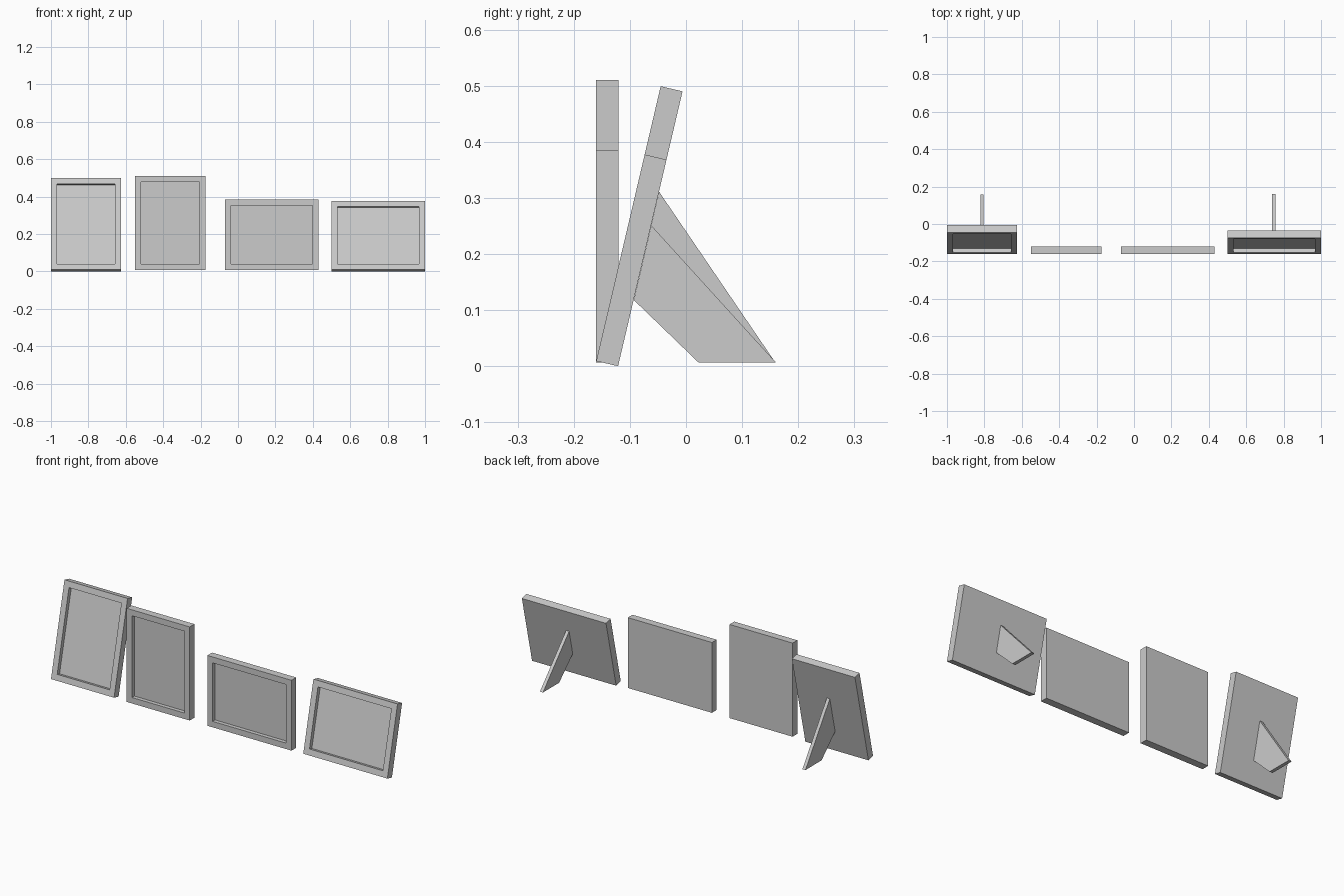
import bpy, bmesh
from math import radians
from mathutils import Matrix, Vector

if "Cube" in bpy.data.objects:
    bpy.data.objects.remove(bpy.data.objects["Cube"])

THICK, BORDER, RECESS, TILT = 0.04, 0.045, 0.021, radians(13.2)
FRONT_Y = -0.16


def finish(bm, name):
    bmesh.ops.recalc_face_normals(bm, faces=bm.faces)
    mesh = bpy.data.meshes.new(name)
    bm.to_mesh(mesh)
    bm.free()
    ob = bpy.data.objects.new(name, mesh)
    bpy.context.collection.objects.link(ob)
    return ob


def picture_frame(name, x, width, height, z, tilt=0.0):
    # Slab with its front bottom edge on the local x axis
    bm = bmesh.new()
    bmesh.ops.create_cube(bm, size=1, matrix=Matrix.Translation((0, THICK / 2, height / 2))
                          @ Matrix.Diagonal((width, THICK, height, 1)))
    bm.normal_update()
    # Border and sunken picture panel
    front = min(bm.faces, key=lambda f: f.calc_center_median().y)
    bmesh.ops.inset_region(bm, faces=[front], thickness=BORDER)
    panel = bmesh.ops.extrude_discrete_faces(bm, faces=[front])["faces"][0]
    bmesh.ops.translate(bm, verts=panel.verts, vec=(0, RECESS, 0))
    ob = finish(bm, name)
    ob.location = (x, FRONT_Y, z)
    ob.rotation_euler.x = -tilt
    return ob


def easel_leg(name, x, profile, thickness=0.018):
    # Flat side profile (y, z) given thickness along x
    bm = bmesh.new()
    face = bm.faces.new([bm.verts.new((x - thickness / 2, y, z)) for y, z in profile])
    side = bmesh.ops.extrude_face_region(bm, geom=[face])["geom"]
    verts = [v for v in side if isinstance(v, bmesh.types.BMVert)]
    bmesh.ops.translate(bm, verts=verts, vec=Vector((thickness, 0, 0)))
    return finish(bm, name)


# Frames: two leaning on easel legs, two upright
picture_frame("portrait_frame_standing", -0.8125, 0.375, 0.503, 0.0093, TILT)
picture_frame("portrait_frame_upright", -0.3625, 0.375, 0.503, 0.007)
picture_frame("landscape_frame_upright", 0.18, 0.5, 0.378, 0.007)
picture_frame("landscape_frame_standing", 0.75, 0.5, 0.378, 0.0093, TILT)

# Easel legs behind the leaning frames
easel_leg("portrait_leg", -0.8125,
          [(-0.048, 0.311), (0.159, 0.007), (0.022, 0.007), (-0.093, 0.118)])
easel_leg("landscape_leg", 0.7475,
          [(-0.062, 0.251), (0.16, 0.007), (0.022, 0.007), (-0.093, 0.118)])
